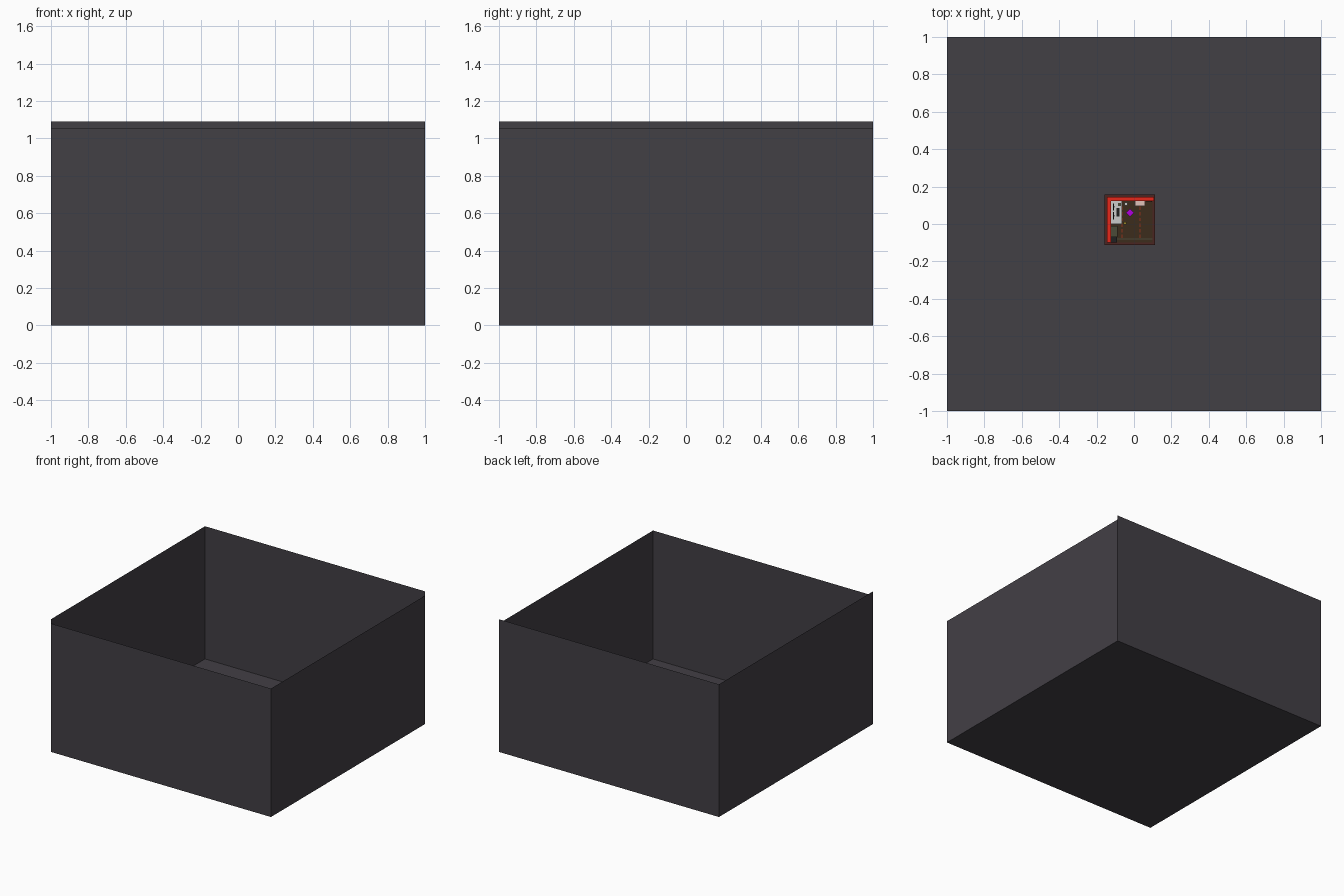
import bpy, bmesh, math
from mathutils import Matrix, Vector

if "Cube" in bpy.data.objects:
    bpy.data.objects.remove(bpy.data.objects["Cube"])


def mat(name, rgb):
    m = bpy.data.materials.new(name)
    m.diffuse_color = (*rgb, 1)
    m.use_nodes = True
    m.node_tree.nodes["Principled BSDF"].inputs["Base Color"].default_value = m.diffuse_color
    return m


CHARCOAL = mat("charcoal", (0.055, 0.05, 0.06))
MAROON = mat("maroon", (0.07, 0.018, 0.015))
RED = mat("red", (0.8, 0.02, 0.01))
BROWN = mat("brown", (0.045, 0.025, 0.012))
RUST = mat("rust", (0.3, 0.03, 0.01))
WHITE = mat("white", (0.6, 0.6, 0.6))
PINK = mat("pale_pink", (0.75, 0.55, 0.5))
DARK = mat("dark", (0.015, 0.015, 0.015))
OLIVE = mat("olive", (0.07, 0.07, 0.04))
YELLOW = mat("yellow", (0.3, 0.22, 0.02))
VIOLET = mat("violet", (0.45, 0.0, 0.75))


def finish(name, bm, material):
    me = bpy.data.meshes.new(name)
    bm.to_mesh(me)
    bm.free()
    me.materials.append(material)
    ob = bpy.data.objects.new(name, me)
    bpy.context.collection.objects.link(ob)
    return ob


def quad(name, corners, material):
    bm = bmesh.new()
    bm.faces.new([bm.verts.new(c) for c in corners])
    return finish(name, bm, material)


def box(name, x, y, z, material):
    """Box from (min, max) ranges on each axis."""
    bm = bmesh.new()
    bmesh.ops.create_cube(bm, size=1)
    for v in bm.verts:
        v.co = Vector([r[0] + (c + 0.5) * (r[1] - r[0])
                       for c, r in zip(v.co, (x, y, z))])
    return finish(name, bm, material)


# Outer open enclosure: thin sheets, back and left a little taller
ring = [(-1, -1), (1, -1), (1, 1), (-1, 1)]
quad("ground_sheet", [(x, y, 0) for x, y in ring], CHARCOAL)
sides = [("front_sheet", 1.055), ("right_sheet", 1.055),
         ("back_sheet", 1.09), ("left_sheet", 1.09)]
for i, (name, h) in enumerate(sides):
    a, b = ring[i], ring[(i + 1) % 4]
    quad(name, [(*a, 0), (*b, 0), (*b, h), (*a, h)], CHARCOAL)

# Miniature room: base slab, floor and two walls
H = 0.17
box("room_base", (-0.157, 0.113), (-0.113, 0.157), (0.001, 0.010), MAROON)
box("room_floor", (-0.123, 0.10), (-0.10, 0.123), (0.008, 0.014), BROWN)
box("room_back_wall", (-0.145, 0.107), (0.123, 0.145), (0.010, H), RED)
box("room_left_wall", (-0.145, -0.123), (-0.10, 0.123), (0.010, H), RED)

# Dashed floor seams and the front rail
for x in (-0.064, 0.032):
    for k in range(6):
        y = -0.075 + k * 0.03
        box("floor_seam", (x - 0.002, x + 0.002), (y, y + 0.018),
            (0.014, 0.0155), RUST)
box("front_rail", (-0.09, 0.10), (-0.084, -0.078), (0.014, 0.018), OLIVE)

# Desk with legs, screens and keyboard against the left wall
box("desk_top", (-0.123, -0.064), (0.0, 0.123), (0.056, 0.062), WHITE)
for x in (-0.121, -0.071):
    for y in (0.002, 0.116):
        box("desk_leg", (x, x + 0.005), (y, y + 0.005), (0.014, 0.057), WHITE)
for y in (0.025, 0.072):
    box("screen", (-0.112, -0.107), (y, y + 0.038), (0.068, 0.096), DARK)
    box("screen_stand", (-0.112, -0.105), (y + 0.015, y + 0.023),
        (0.062, 0.07), DARK)
box("keyboard", (-0.094, -0.078), (0.04, 0.085), (0.062, 0.065), DARK)
box("desk_book", (-0.085, -0.070), (0.095, 0.112), (0.062, 0.068), OLIVE)

# Cabinet and dark block along the left wall
box("cabinet", (-0.123, -0.087), (-0.07, -0.01), (0.014, 0.06), OLIVE)
box("low_block", (-0.123, -0.09), (-0.098, -0.07), (0.014, 0.045), DARK)

# Wall shelf, picture and small floor objects
box("wall_shelf", (0.005, 0.06), (0.097, 0.123), (0.085, 0.091), PINK)
box("wall_picture", (0.068, 0.097), (0.118, 0.123), (0.08, 0.12), BROWN)
box("bin", (-0.05, -0.036), (0.10, 0.115), (0.014, 0.035), WHITE)
box("stool", (-0.056, -0.041), (-0.003, 0.012), (0.014, 0.035), YELLOW)

# Violet diamond rug
bm = bmesh.new()
bmesh.ops.create_cube(bm, size=1, matrix=Matrix.Translation((-0.021, 0.06, 0.019))
                      @ Matrix.Rotation(math.pi / 4, 4, 'Z')
                      @ Matrix.Diagonal((0.03, 0.03, 0.01, 1)))
finish("violet_diamond", bm, VIOLET)
